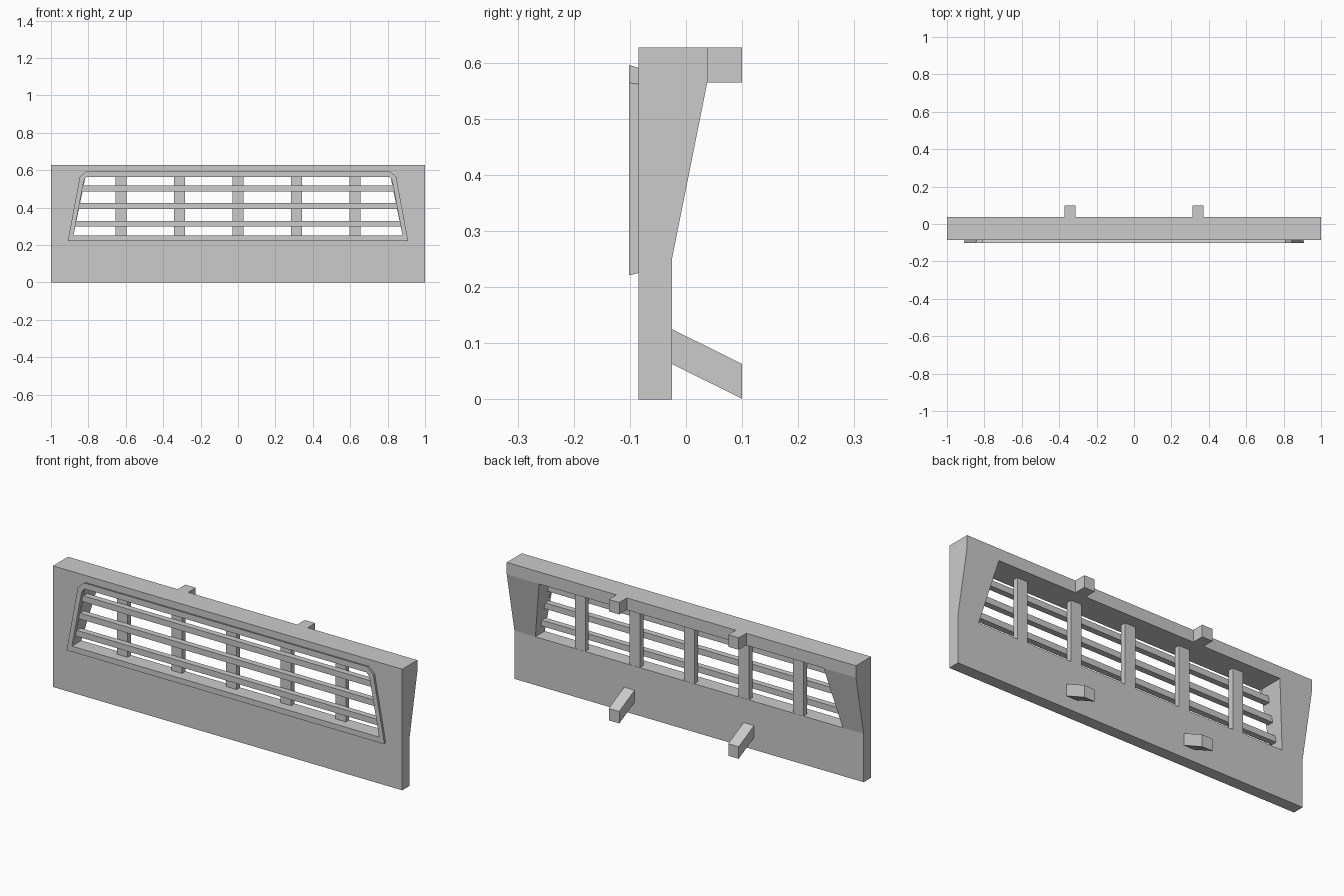
import bpy, bmesh

if "Cube" in bpy.data.objects:
    bpy.data.objects.remove(bpy.data.objects["Cube"])


def finish(name, bm):
    bmesh.ops.recalc_face_normals(bm, faces=bm.faces)
    me = bpy.data.meshes.new(name)
    bm.to_mesh(me)
    bm.free()
    ob = bpy.data.objects.new(name, me)
    bpy.context.collection.objects.link(ob)
    return ob


def extrude_x(name, profile, x0, x1):
    """Extrude a (y, z) profile along x; the two ends may be (bottom, top) tapered by z."""
    bm = bmesh.new()
    a = [bm.verts.new((x0(z) if callable(x0) else x0, y, z)) for y, z in profile]
    b = [bm.verts.new((x1(z) if callable(x1) else x1, y, z)) for y, z in profile]
    n = len(profile)
    bm.faces.new(a)
    bm.faces.new(b[::-1])
    for i in range(n):
        j = (i + 1) % n
        bm.faces.new((a[i], a[j], b[j], b[i]))
    return finish(name, bm)


def box_profile(y0, y1, z0, z1):
    return [(y0, z0), (y1, z0), (y1, z1), (y0, z1)]


FRONT = -0.085
SILL, HEAD, TOP = 0.25, 0.565, 0.627


def opening_half(z):
    t = min(max((z - SILL) / (HEAD - SILL), 0), 1)
    return 0.88 - 0.065 * t


# Panel: 3 x 3 cells front and back, middle cell left open
bm = bmesh.new()
rows = [(0, -0.025), (SILL, -0.025), (HEAD, 0.038), (TOP, 0.038)]
front, back = [], []
for z, yb in rows:
    xs = (-1, -opening_half(z), opening_half(z), 1)
    front.append([bm.verts.new((x, FRONT, z)) for x in xs])
    back.append([bm.verts.new((x, yb, z)) for x in xs])
for r in range(3):
    for c in range(3):
        if (r, c) == (1, 1):
            continue
        for g in (front, back):
            bm.faces.new((g[r][c], g[r][c + 1], g[r + 1][c + 1], g[r + 1][c]))
outer = ([(0, i) for i in range(4)] + [(i, 3) for i in range(1, 4)]
         + [(3, i) for i in (2, 1, 0)] + [(i, 0) for i in (2, 1)])
hole = [(1, 1), (1, 2), (2, 2), (2, 1)]
for loop in (outer, hole):
    for (r, c), (s, d) in zip(loop, loop[1:] + loop[:1]):
        bm.faces.new((front[r][c], front[s][d], back[s][d], back[r][c]))
finish("panel", bm)

# Raised surround: flared outer edge, straight inner edge
def mirrored(half):
    return half + [(-x, z) for x, z in reversed(half)]


rim_front = mirrored([(0.91, 0.221), (0.846, 0.564), (0.811, 0.596)])
rim_back = mirrored([(0.905, 0.225), (0.842, 0.562), (0.809, 0.591)])
rim_inner = mirrored([(0.88, SILL), (0.824, 0.545), (0.809, HEAD)])
bm = bmesh.new()
loops = [[bm.verts.new((x, y, z)) for x, z in pts] for pts, y in (
    (rim_back, FRONT), (rim_front, -0.102), (rim_inner, -0.102), (rim_inner, FRONT))]
for k in range(4):
    p, q = loops[k], loops[(k + 1) % 4]
    for i in range(6):
        j = (i + 1) % 6
        bm.faces.new((p[i], p[j], q[j], q[i]))
finish("grille_surround", bm)

# Horizontal slats
for i in range(3):
    z = 0.314 + 0.0945 * i
    extrude_x(f"slat_{i + 1}", box_profile(-0.085, -0.054, z - 0.0155, z + 0.0155),
              lambda h: -opening_half(h) - 0.003, lambda h: opening_half(h) + 0.003)

# Vertical bars behind the slats
for i in range(5):
    x = 0.3125 * (i - 2)
    extrude_x(f"upright_{i + 1}", box_profile(-0.054, -0.026, SILL - 0.002, HEAD + 0.002),
              x - 0.03, x + 0.03)

# Rear mounting tabs and sloping brackets
for side, x in (("left", -0.342), ("right", 0.342)):
    extrude_x(f"upper_tab_{side}", box_profile(0.036, 0.1, HEAD, TOP), x - 0.03, x + 0.03)
    extrude_x(f"lower_bracket_{side}",
              [(-0.027, 0.064), (0.1, 0.001), (0.1, 0.063), (-0.027, 0.126)],
              x - 0.03, x + 0.03)
